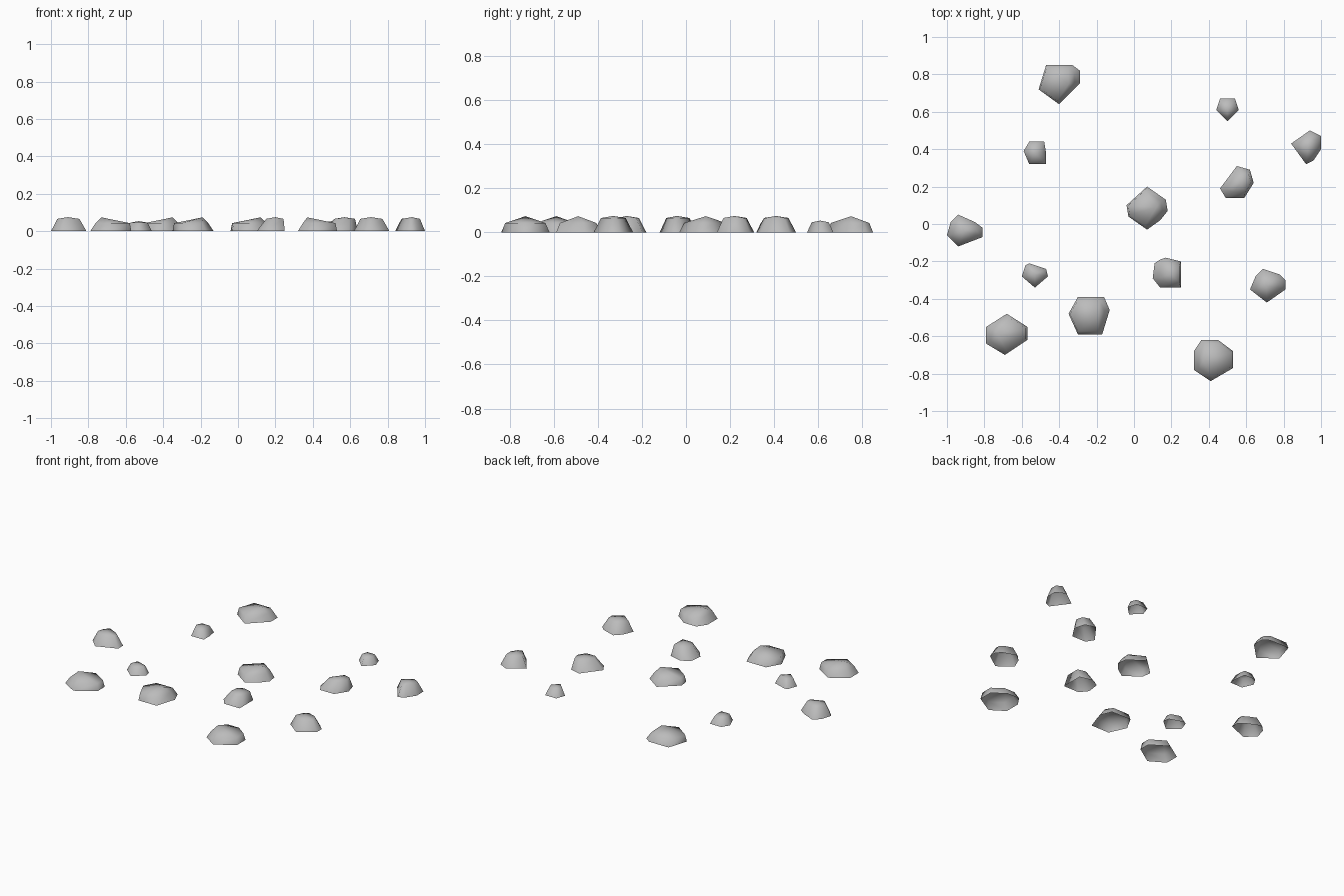
import bpy
from mathutils import Vector

default_cube = bpy.data.objects.get("Cube")
if default_cube:
    bpy.data.objects.remove(default_cube, do_unlink=True)

# One plain stone colour
GREY = (0.5, 0.5, 0.5, 1.0)
stone_grey = bpy.data.materials.new("stone_grey")
stone_grey.use_nodes = True
stone_grey.diffuse_color = GREY
shader = stone_grey.node_tree.nodes["Principled BSDF"]
shader.inputs["Base Color"].default_value = GREY
shader.inputs["Roughness"].default_value = 0.9

UNIT = 0.01  # outlines and centres are given in hundredths


def make_stone(name, centre, outline, shoulder, shoulder_z, shift, peak, peak_z):
    """Open-bottomed stone: ground outline, shoulder ring and a peak."""
    ground = [Vector((x, y, 0)) * UNIT for x, y in reversed(outline)]
    offset = Vector((shift, 0, shoulder_z)) * UNIT
    ring = [corner * shoulder + offset for corner in ground]
    top = Vector((peak, 0, peak_z)) * UNIT
    count = len(ground)
    faces = []
    for i in range(count):
        j = (i + 1) % count
        faces.append((i, j, count + j, count + i))
        faces.append((count + i, count + j, count + count))
    mesh = bpy.data.meshes.new(name)
    mesh.from_pydata(ground + ring + [top], [], faces)
    mesh.materials.append(stone_grey)
    for polygon in mesh.polygons:
        polygon.use_smooth = True
    mesh.update()
    stone = bpy.data.objects.new(name, mesh)
    stone.location = Vector((centre[0], centre[1], 0)) * UNIT
    bpy.context.collection.objects.link(stone)
    return stone


def large_stone(name, centre, outline, side):
    """Wide stone whose crest leans toward one side in x."""
    return make_stone(name, centre, outline, 0.83, 4.3, -side, side * 5, 7.4)


def medium_stone(name, centre, outline, shift=0):
    """Stone with a flattish crown."""
    return make_stone(name, centre, outline, 0.62, 6.6, shift, shift, 7.5)


def small_stone(name, centre, outline):
    """Low pebble."""
    return make_stone(name, centre, outline, 0.65, 4.6, 0, 0, 5.4)


# Large stones
large_stone("large_stone_back", (-40, 75),
            [(-7, 10), (7, 10), (11, 7), (11, 0), (0, -11), (-11, -3)], side=1)
large_stone("large_stone_centre", (7, 9),
            [(0, 11), (10, 4), (11, -2), (7, -7), (0, -12), (-10, -5), (-11, 1)], side=1)
large_stone("large_stone_front", (-24, -49),
            [(-6, 10), (8, 10), (11, 3), (7, -10), (-6, -10), (-11, 1)], side=1)
large_stone("large_stone_front_right", (-68, -59),
            [(0, 11), (11, 4), (11, -3), (-1, -11), (-11, -5), (-11, 4)], side=-1)
large_stone("large_stone_front_left", (42, -73),
            [(-6, 11), (3, 11), (11, 5), (11, -4), (-1, -11), (-10, -5), (-10, 5)], side=-1)

# Medium stones
medium_stone("medium_stone_far_left", (93, 41),
             [(1, 9), (7, 6), (7, -1), (3, -7), (-1, -9), (-9, 2)])
medium_stone("medium_stone_back_left", (55, 22),
             [(0, 9), (7, 7), (9, 0), (4, -8), (-6, -8), (-9, -3)], shift=2)
medium_stone("medium_stone_far_right", (-91, -4),
             [(-3, 9), (6, 5), (10, 2), (10, -3), (-3, -8), (-9, -2), (-7, 5)])
medium_stone("medium_stone_middle", (18, -27),
             [(-4, 8), (-1, 9), (7, 7), (7, -7), (-4, -7), (-8, -2), (-7, 6)], shift=2)
medium_stone("medium_stone_front_left", (71, -33),
             [(-2, 9), (7, 6), (10, 3), (10, -2), (0, -9), (-9, -2), (-6, 5)])

# Small stones
small_stone("small_stone_back_left", (50, 61),
            [(-4, 6), (4, 6), (6, 0), (0, -6), (-6, 0)])
small_stone("small_stone_back_right", (-53, 38),
            [(-3, 6), (5, 6), (6, 0), (6, -6), (-3, -6), (-6, 1)])
small_stone("small_stone_front_right", (-53, -27),
            [(-3, 6), (6, 3), (7, -1), (0, -7), (-7, -1), (-5, 5)])
